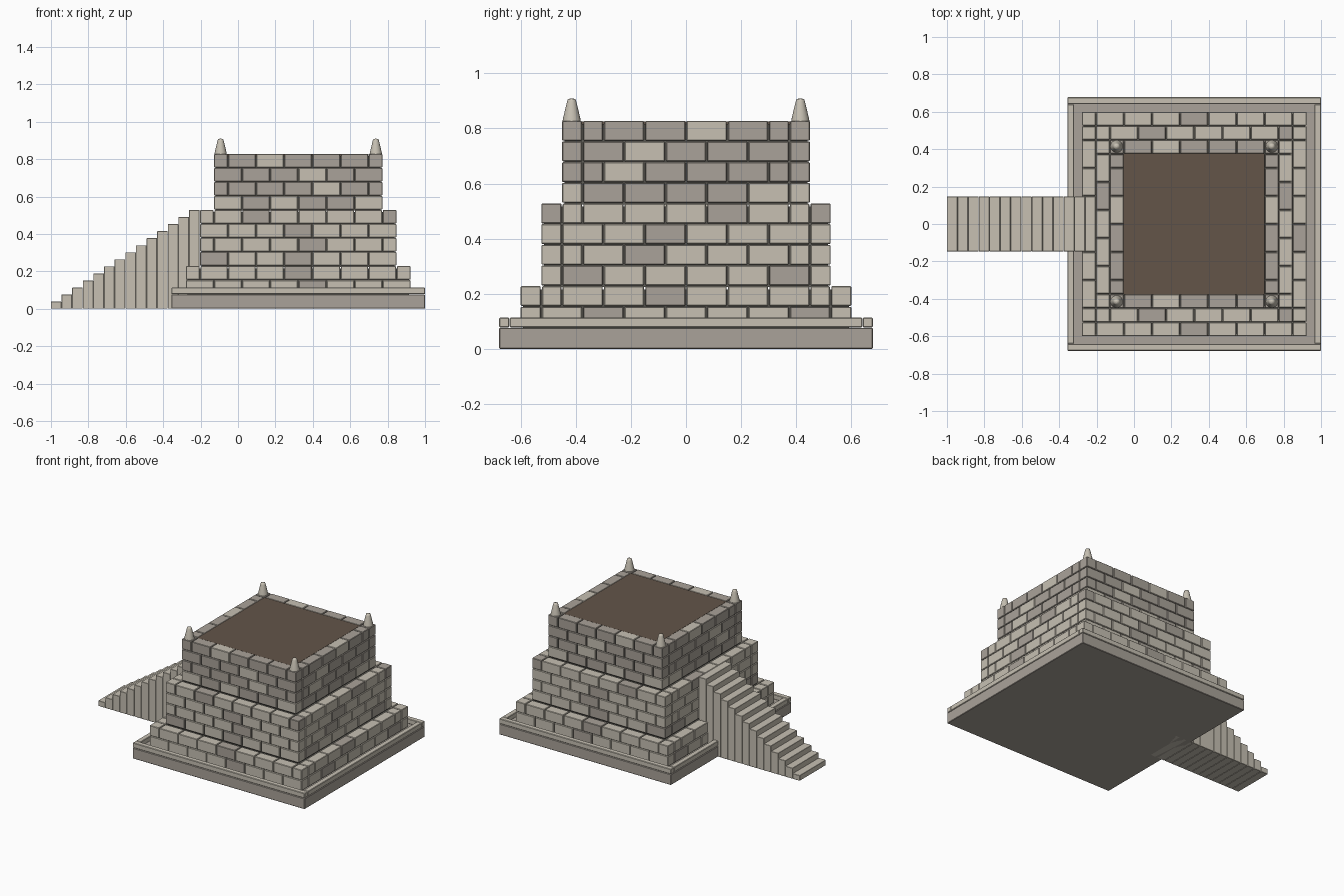
import bpy, bmesh
from mathutils import Matrix, Vector

if "Cube" in bpy.data.objects:
    bpy.data.objects.remove(bpy.data.objects["Cube"])

CX = 0.322          # centre of the building in x
B = 0.15            # brick length
H = 0.075           # course height and wall thickness


def material(name, rgb):
    m = bpy.data.materials.new(name)
    m.diffuse_color = (*rgb, 1)
    m.use_nodes = True
    m.node_tree.nodes["Principled BSDF"].inputs["Base Color"].default_value = m.diffuse_color
    return m


LIGHT = material("light_stone", (0.57, 0.53, 0.45))
DARK = material("dark_stone", (0.40, 0.365, 0.32))
MORTAR = material("mortar", (0.12, 0.115, 0.10))
EARTH = material("earth", (0.125, 0.09, 0.066))


def add_box(bm, lo, hi, mat=0):
    lo, hi = Vector(lo), Vector(hi)
    m = Matrix.Translation((lo + hi) / 2) @ Matrix.Diagonal((*(hi - lo), 1))
    res = bmesh.ops.create_cube(bm, size=1, matrix=m)
    for f in {f for v in res["verts"] for f in v.link_faces}:
        f.material_index = mat


def finish(bm, name, mats, bevel=0.0):
    me = bpy.data.meshes.new(name)
    bm.to_mesh(me)
    bm.free()
    ob = bpy.data.objects.new(name, me)
    bpy.context.collection.objects.link(ob)
    for m in mats:
        me.materials.append(m)
    if bevel:
        mod = ob.modifiers.new("bevel", 'BEVEL')
        mod.width, mod.segments = bevel, 1
    return ob


def box(name, lo, hi, mat, bevel=0.0):
    bm = bmesh.new()
    add_box(bm, lo, hi)
    return finish(bm, name, [mat], bevel)


def spans(half, staggered):
    """Brick start/end pairs along a wall, starting with a half brick if staggered."""
    edges = [-half]
    x = -half + (B / 2 if staggered else B)
    while x < half - 0.01:
        edges.append(x)
        x += B
    edges.append(half)
    return list(zip(edges, edges[1:]))


# Base slab and its raised rim
R, W = 0.678, 0.036
box("base_slab", (CX - R, -R, 0), (CX + R, R, 0.076), DARK, 0.003)
bm = bmesh.new()
for s in (-1, 1):
    ys = sorted((s * R, s * (R - W)))
    add_box(bm, (CX - R, ys[0], 0.078), (CX + R, ys[1], 0.113))
    xs = sorted((s * R, s * (R - W)))
    add_box(bm, (CX + xs[0], -R + W + 0.002, 0.078), (CX + xs[1], R - W - 0.002, 0.113))
finish(bm, "base_rim", [LIGHT], 0.003)

# Odd-coloured bricks of each course: front/back walls, side walls
FRONT = [{4}, {4}, {0, 3}, {4}, {3}, {2, 7}, {1, 3, 4}, {4}, {3}, {2}]
SIDE = [{1, 6}, {3}, {0, 5}, {2}, {2}, {4}, {0, 1, 2, 3}, {1}, {1}, {3}]

# Three stepped brick tiers: (name, half width, courses)
course = 0
G = 0.0025
for name, half, count in (("lower", 0.60, 2), ("middle", 0.525, 4), ("upper", 0.45, 4)):
    z0 = 0.078 + course * H
    bm = bmesh.new()
    for k in range(count):
        lo, hi = z0 + k * H + G, z0 + (k + 1) * H - G + 0.002
        base = 1 if course > 6 else 0
        inner = half - H
        for s in (-1, 1):
            a, b = sorted((s * half, s * (inner + G)))
            for i, (p, q) in enumerate(spans(half, k % 2)):
                col = 1 - base if i in FRONT[course] else base
                p2 = p if i == 0 else p + G
                q2 = q if q > half - 0.001 else q - G
                add_box(bm, (CX + p2, a, lo), (CX + q2, b, hi), col)
            for i, (p, q) in enumerate(spans(inner, k % 2)):
                col = 1 - base if i in SIDE[course] else base
                add_box(bm, (CX + a, p + G, lo), (CX + b, q - G, hi), col)
        course += 1
    finish(bm, name + "_tier_bricks", [LIGHT, DARK], 0.003)
    c = half - 0.009
    box(name + "_tier_mortar", (CX - c, -c, z0 - 0.004),
        (CX + c, c, z0 + count * H - 0.012), MORTAR)

# Earth fill on the top platform
box("earth_fill", (CX - 0.377, -0.377, 0.7), (CX + 0.377, 0.377, 0.826), EARTH)

# Staircase rising to the middle tier
N, RUN = 14, 0.0568
bm = bmesh.new()
for i in range(N):
    x = -1 + i * RUN
    add_box(bm, (x, -0.147, 0), (x + RUN - 0.001, 0.147, (i + 1) * 0.0377))
finish(bm, "staircase", [LIGHT], 0.0015)

# Corner finials: lathed tapering posts with rounded tips
PROFILE = [(0.033, 0.827), (0.031, 0.838), (0.017, 0.897), (0.014, 0.906), (0.004, 0.909)]
SIDES = 20
for sx in (-1, 1):
    for sy in (-1, 1):
        bm = bmesh.new()
        rings = []
        for r, z in PROFILE:
            c = bmesh.ops.create_circle(
                bm, segments=SIDES, radius=r,
                matrix=Matrix.Translation((CX + sx * 0.415, sy * 0.415, z)))
            rings.append(c["verts"])
        for a, b in zip(rings, rings[1:]):
            for i in range(SIDES):
                j = (i + 1) % SIDES
                bm.faces.new((a[i], a[j], b[j], b[i]))
        bm.faces.new(rings[-1])
        bm.faces.new(rings[0][::-1])
        bmesh.ops.recalc_face_normals(bm, faces=bm.faces)
        for f in bm.faces:
            f.smooth = len(f.verts) == 4
        finish(bm, "corner_finial", [LIGHT])
